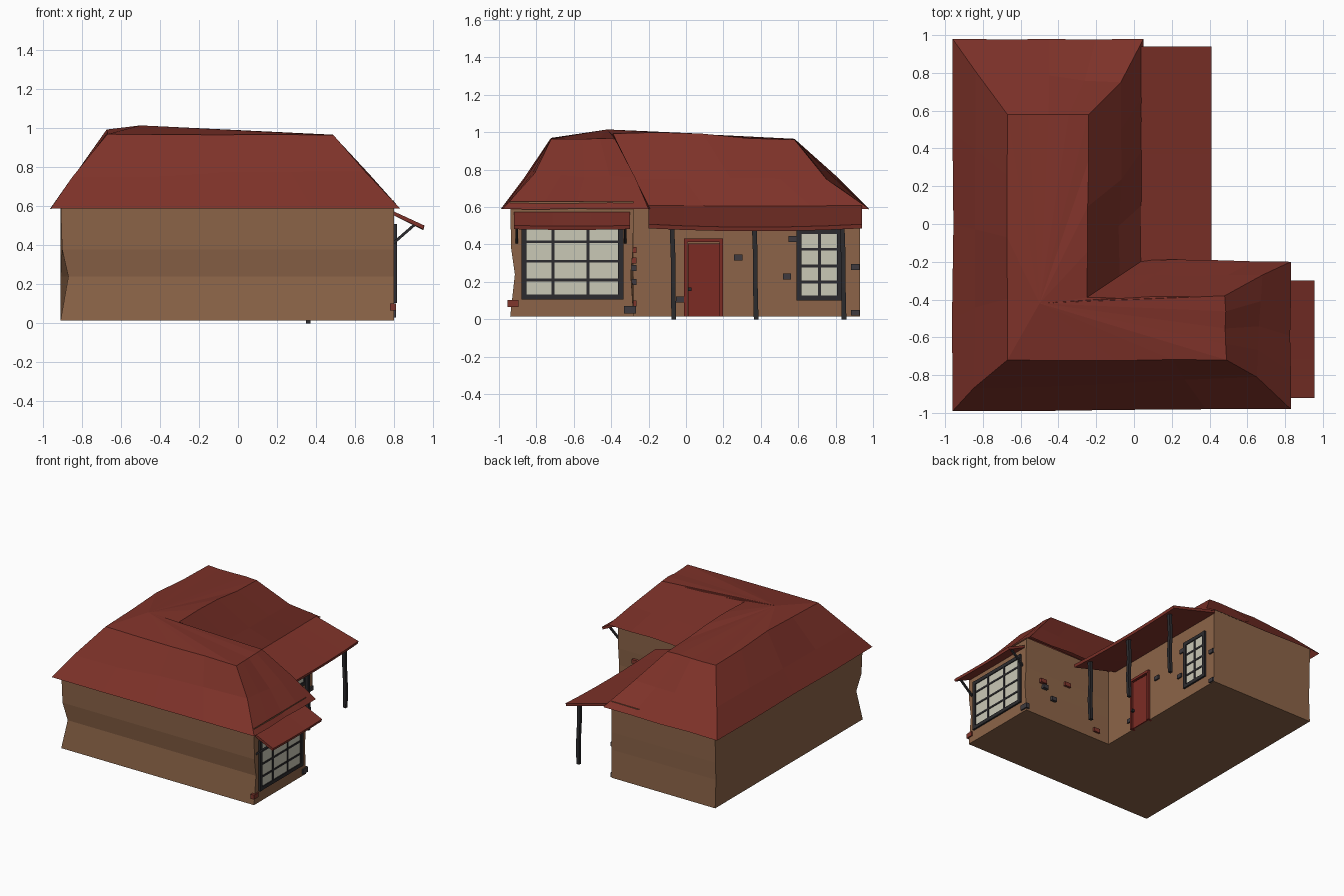
import bpy, bmesh, random
from mathutils import Vector, Matrix

if "Cube" in bpy.data.objects:
    bpy.data.objects.remove(bpy.data.objects["Cube"])

random.seed(4)


def material(name, r, g, b):
    lin = [((c / 255 + 0.055) / 1.055) ** 2.4 for c in (r, g, b)]
    m = bpy.data.materials.new(name)
    m.diffuse_color = (*lin, 1)
    m.use_nodes = True
    m.node_tree.nodes["Principled BSDF"].inputs["Base Color"].default_value = m.diffuse_color
    return m


PLASTER = material("tan plaster", 140, 100, 72)
TILE = material("roof red", 126, 50, 41)
DOOR = material("door red", 124, 43, 36)
TIMBER = material("dark timber", 44, 43, 46)
STONE = material("dark stone", 62, 58, 62)
BRICK = material("red brick", 128, 54, 44)
GLASS = material("pale glass", 202, 200, 182)


def finish(name, bm, mat, recalc=True):
    if recalc:
        bmesh.ops.recalc_face_normals(bm, faces=bm.faces[:])
    me = bpy.data.meshes.new(name)
    bm.to_mesh(me)
    bm.free()
    me.materials.append(mat)
    ob = bpy.data.objects.new(name, me)
    bpy.context.collection.objects.link(ob)
    return ob


def boxes(name, mat, items):
    """items: (centre, size) boxes merged into one object"""
    bm = bmesh.new()
    for c, s in items:
        bmesh.ops.create_cube(bm, size=1, matrix=Matrix.Translation(c) @ Matrix.Diagonal((*s, 1)))
    return finish(name, bm, mat)


def beam(name, mat, points, width):
    """square bar following a list of points"""
    bm = bmesh.new()
    axis = (Vector(points[-1]) - Vector(points[0])).normalized()
    side = Vector((0, 1, 0))
    up = axis.cross(side).normalized()
    h = width / 2
    rings = [[bm.verts.new(Vector(p) + side * a * h + up * b * h)
              for a, b in ((-1, -1), (1, -1), (1, 1), (-1, 1))] for p in points]
    for r0, r1 in zip(rings, rings[1:]):
        for i in range(4):
            j = (i + 1) % 4
            bm.faces.new((r0[i], r0[j], r1[j], r1[i]))
    bm.faces.new(rings[0])
    bm.faces.new(rings[-1])
    return finish(name, bm, mat)


# L-shaped walls, with the front corners pinched in part-way up
WX = 0.01
plan = [(-0.91, -0.94), (0.80, -0.94), (0.80, -0.28), (WX, -0.28), (WX, 0.93), (-0.91, 0.93)]
bm = bmesh.new()
rings = []
for z, k in ((0.015, 0), (0.24, 1), (0.38, 0.2), (0.63, 0)):
    ring = []
    for i, (x, y) in enumerate(plan):
        dx = 0.04 * k if i == 0 else 0
        dy = (0.025, 0.025, -0.015, 0, 0, -0.01)[i] * k
        ring.append(bm.verts.new((x + dx, y + dy, z)))
    rings.append(ring)
for r0, r1 in zip(rings, rings[1:]):
    for i in range(6):
        j = (i + 1) % 6
        bm.faces.new((r0[i], r0[j], r1[j], r1[i]))
bm.faces.new(list(reversed(rings[0])))
finish("walls", bm, PLASTER, recalc=False)

# hipped roof sheet: eave, middle and top rings with slightly uneven edges
eave = [(-0.96, -0.99, 0.59), (0.83, -0.98, 0.59), (0.83, -0.20, 0.59),
        (0.05, -0.19, 0.59), (0.05, 0.98, 0.59), (-0.96, 0.98, 0.59)]
middle = [(-0.85, -0.87, 0.75), (0.65, -0.81, 0.78), (0.68, -0.27, 0.755),
          (-0.076, -0.274, 0.75), (-0.07, 0.75, 0.75), (-0.84, 0.81, 0.76)]
top = [(-0.67, -0.72, 0.97), (0.49, -0.72, 0.965), (0.48, -0.38, 0.965),
       (-0.25, -0.39, 0.98), (-0.24, 0.58, 0.96), (-0.67, 0.58, 0.965)]
N = 4


def divided(corners, wobble):
    out = []
    for i, a in enumerate(corners):
        a, b = Vector(a), Vector(corners[(i + 1) % 6])
        for k in range(N):
            p = a.lerp(b, k / N)
            if k:
                p += Vector([random.uniform(-wobble, wobble) for _ in range(3)])
            out.append(p)
    return out


bm = bmesh.new()
top_ring = divided(top, 0.004)
for p in top_ring:      # long ridges rise a little between the ends
    p.z += 0.03 * max(0, 1 - abs(p.y + 0.1) / 0.5) * (p.x < -0.2)
rings = [[bm.verts.new(p) for p in r]
         for r in (divided(eave, 0.004), divided(middle, 0.008), top_ring)]
for r0, r1 in zip(rings, rings[1:]):
    for i in range(6 * N):
        j = (i + 1) % (6 * N)
        bm.faces.new((r0[i], r0[j], r1[j], r1[i]))
peak = bm.verts.new((-0.5, -0.42, 1.015))
for i in range(6 * N):
    bm.faces.new((rings[2][i], rings[2][(i + 1) % (6 * N)], peak))
finish("main_roof", bm, TILE, recalc=False)


def lean_to(name, x0, x1, z0, z1, y0, y1, sag, thick):
    """thin sloping roof slab, sagging in the middle"""
    bm = bmesh.new()
    rows = []
    n = 6
    for k in range(n + 1):
        t = k / n
        y = y0 + (y1 - y0) * t
        dip = sag * 4 * t * (1 - t)
        rows.append([bm.verts.new(p) for p in (
            (x0, y, z0), (x1, y, z1 - dip), (x1 - 0.005, y, z1 - dip - thick), (x0, y, z0 - thick))])
    for a, b in zip(rows, rows[1:]):
        for i in range(4):
            j = (i + 1) % 4
            bm.faces.new((a[i], a[j], b[j], b[i]))
    bm.faces.new(rows[0])
    bm.faces.new(rows[-1])
    return finish(name, bm, TILE)


# porch roof and window awning
lean_to("porch_roof", WX, 0.41, 0.615, 0.508, -0.20, 0.94, 0.015, 0.022)
lean_to("window_awning", 0.79, 0.955, 0.578, 0.502, -0.92, -0.30, 0.004, 0.02)

# porch posts, slightly crooked
for n, y in enumerate((-0.065, 0.375, 0.845)):
    beam(f"porch_post_{n + 1}", TIMBER,
         [(0.36, y, 0.0), (0.365, y - 0.004, 0.17), (0.357, y - 0.004, 0.33), (0.36, y - 0.01, 0.495)], 0.025)

# awning struts
for n, y in enumerate((-0.905, -0.325)):
    beam(f"awning_strut_{n + 1}", TIMBER, [(0.795, y, 0.41), (0.91, y, 0.51)], 0.014)


def window(name, x, y0, y1, z0, z1, uprights, rails):
    """pale pane with a dark frame and glazing bars, facing +x"""
    yc, zc, w, h = (y0 + y1) / 2, (z0 + z1) / 2, y1 - y0, z1 - z0
    f = 0.028
    boxes(name + "_glass", GLASS, [((x + 0.002, yc, zc), (0.008, w - f, h - f))])
    frame = [((x, y, zc), (0.03, f, h)) for y in (y0 + f / 2, y1 - f / 2)]
    frame += [((x, yc, z), (0.026, w, f)) for z in (z0 + f / 2, z1 - f / 2)]
    frame += [((x, y, zc), (0.022, 0.016, h)) for y in uprights]
    frame += [((x, yc, z), (0.02, w, 0.015)) for z in rails]
    boxes(name + "_frame", TIMBER, frame)


window("wing_window", 0.80, -0.88, -0.335, 0.105, 0.51, (-0.71, -0.525), (0.415, 0.31, 0.21))
window("porch_window", WX, 0.59, 0.835, 0.10, 0.485, (0.715,), (0.375, 0.285, 0.2))

# door with frame and handle
boxes("door_panel", DOOR, [((WX, 0.095, 0.21), (0.02, 0.17, 0.39))])
boxes("door_frame", DOOR, [((WX, -0.001, 0.222), (0.04, 0.02, 0.415)),
                           ((WX, 0.188, 0.222), (0.04, 0.02, 0.415)),
                           ((WX, 0.093, 0.422), (0.044, 0.21, 0.02))])
boxes("door_handle", TIMBER, [((WX + 0.015, 0.02, 0.16), (0.03, 0.018, 0.02))])

# exposed stones and bricks in the plaster
boxes("wall_stones", STONE,
      [((WX, y, z), (0.024, 0.045, 0.032)) for y, z in
       ((-0.03, 0.105), (0.28, 0.33), (0.57, 0.43), (0.54, 0.23), (0.905, 0.28), (0.905, 0.035))]
      + [((0.795, -0.30, 0.05), (0.03, 0.065, 0.04))]
      + [((x, -0.28, z), (0.045, 0.03, 0.032)) for x, z in ((0.62, 0.275), (0.54, 0.20))])
boxes("wall_bricks", BRICK,
      [((0.795, -0.925, 0.085), (0.03, 0.06, 0.036))]
      + [((x, -0.28, z), (0.055, 0.03, 0.032)) for x, z in ((0.64, 0.315), (0.41, 0.37), (0.13, 0.085))])
